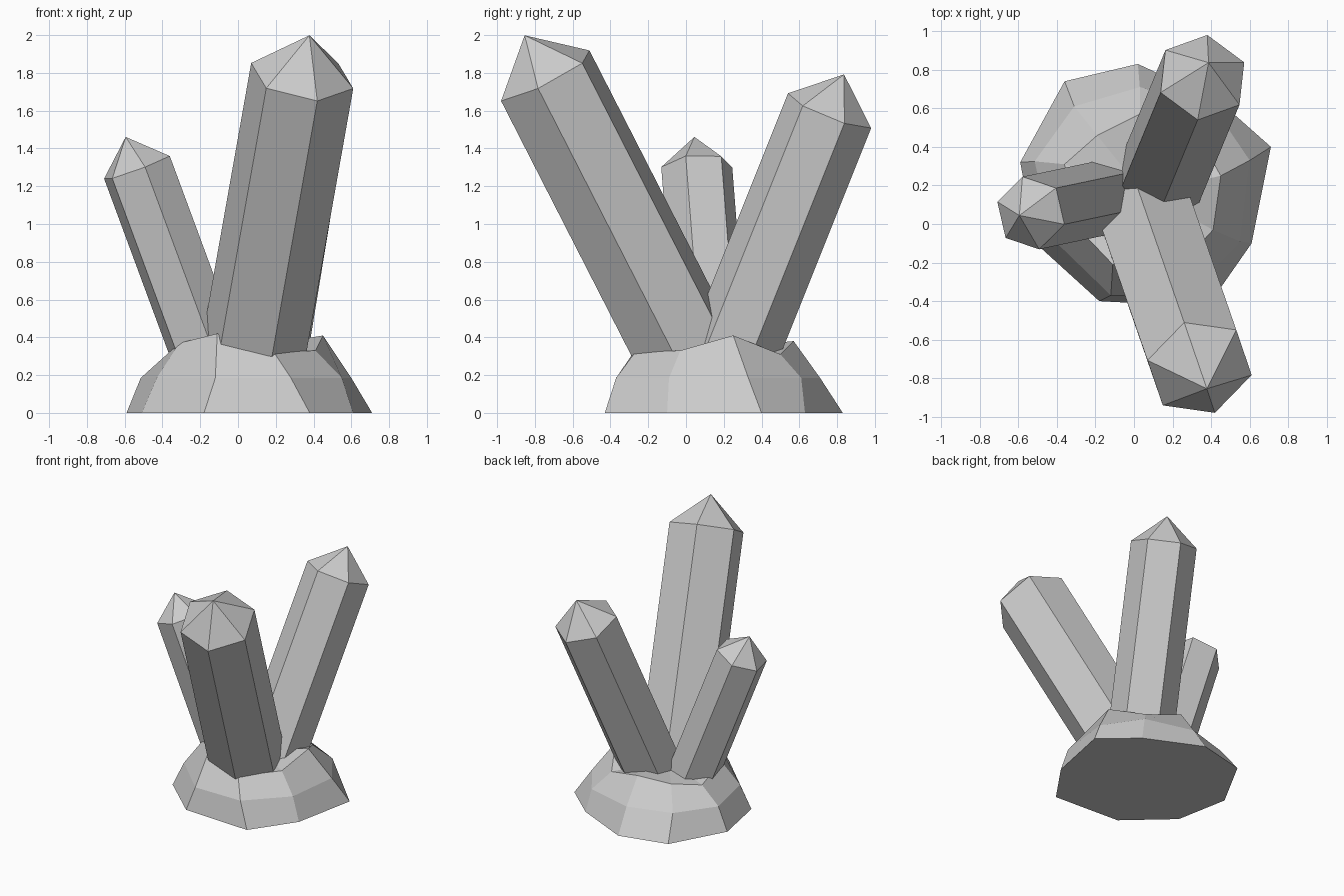
import bpy, bmesh
from math import pi
from mathutils import Vector, Matrix

if "Cube" in bpy.data.objects:
    bpy.data.objects.remove(bpy.data.objects["Cube"])


def finish(name, bm):
    bmesh.ops.recalc_face_normals(bm, faces=bm.faces[:])
    mesh = bpy.data.meshes.new(name)
    bm.to_mesh(mesh)
    bm.free()
    obj = bpy.data.objects.new(name, mesh)
    bpy.context.collection.objects.link(obj)
    return obj


def loft(bm, rings):
    for a, b in zip(rings, rings[1:]):
        n = len(a)
        for i in range(n):
            j = (i + 1) % n
            bm.faces.new((a[i], a[j], b[j], b[i]))


def fan(bm, ring, tip):
    for i, v in enumerate(ring):
        bm.faces.new((v, ring[(i + 1) % len(ring)], tip))


def crystal(name, shoulder, axis, corner, radius, tip_height):
    """Leaning hexagonal prism with a pointed end; corner fixes the twist."""
    top, axis = Vector(shoulder), Vector(axis).normalized()
    spoke = Vector(corner) - top
    spoke = (spoke - axis * spoke.dot(axis)).normalized() * radius
    foot = top - axis * ((top.z - 0.2) / axis.z)
    bm = bmesh.new()
    rings = [[bm.verts.new(c + Matrix.Rotation(k * pi / 3, 3, axis) @ spoke)
              for k in range(6)] for c in (foot, top)]
    loft(bm, rings)
    bm.faces.new(rings[0])
    fan(bm, rings[1], bm.verts.new(top + axis * tip_height))
    return finish(name, bm)


# Three leaning crystals
crystal("front_crystal", (0.34, -0.745, 1.785), (0.156, -0.45, 0.88),
        (0.42, -0.98, 1.65), 0.281, 0.243)
crystal("back_crystal", (0.355, 0.76, 1.60), (0.165, 0.40, 1),
        (0.38, 0.98, 1.51), 0.24, 0.209)
crystal("left_crystal", (-0.535, 0.057, 1.30), (-0.37, -0.078, 1),
        (-0.58, 0.25, 1.30), 0.193, 0.172)

# Rough nine-sided rock base: ground, middle and top outlines
ground = [(0.71, 0.40), (0.45, 0.63), (0.02, 0.83), (-0.36, 0.74), (-0.59, 0.32),
          (-0.51, -0.10), (-0.18, -0.40), (0.38, -0.43), (0.61, -0.10)]
middle = [(0.60, 0.33), (0.41, 0.61), (0.03, 0.71), (-0.31, 0.61), (-0.515, 0.325),
          (-0.43, -0.07), (-0.12, -0.37), (0.28, -0.37), (0.55, -0.09)]
top = [(0.45, 0.25, 0.41), (0.31, 0.50, 0.31), (0.03, 0.57, 0.38),
       (-0.19, 0.46, 0.33), (-0.36, 0.31, 0.31), (-0.31, 0.0, 0.37),
       (-0.11, -0.21, 0.42), (0.19, -0.27, 0.32), (0.41, -0.03, 0.33)]
bm = bmesh.new()
rings = [[bm.verts.new((x, y, 0)) for x, y in ground],
         [bm.verts.new((x, y, 0.185)) for x, y in middle],
         [bm.verts.new(p) for p in top]]
loft(bm, rings)
bm.faces.new(rings[0])
fan(bm, rings[2], bm.verts.new((0.05, 0.16, 0.34)))
finish("rock_base", bm)
